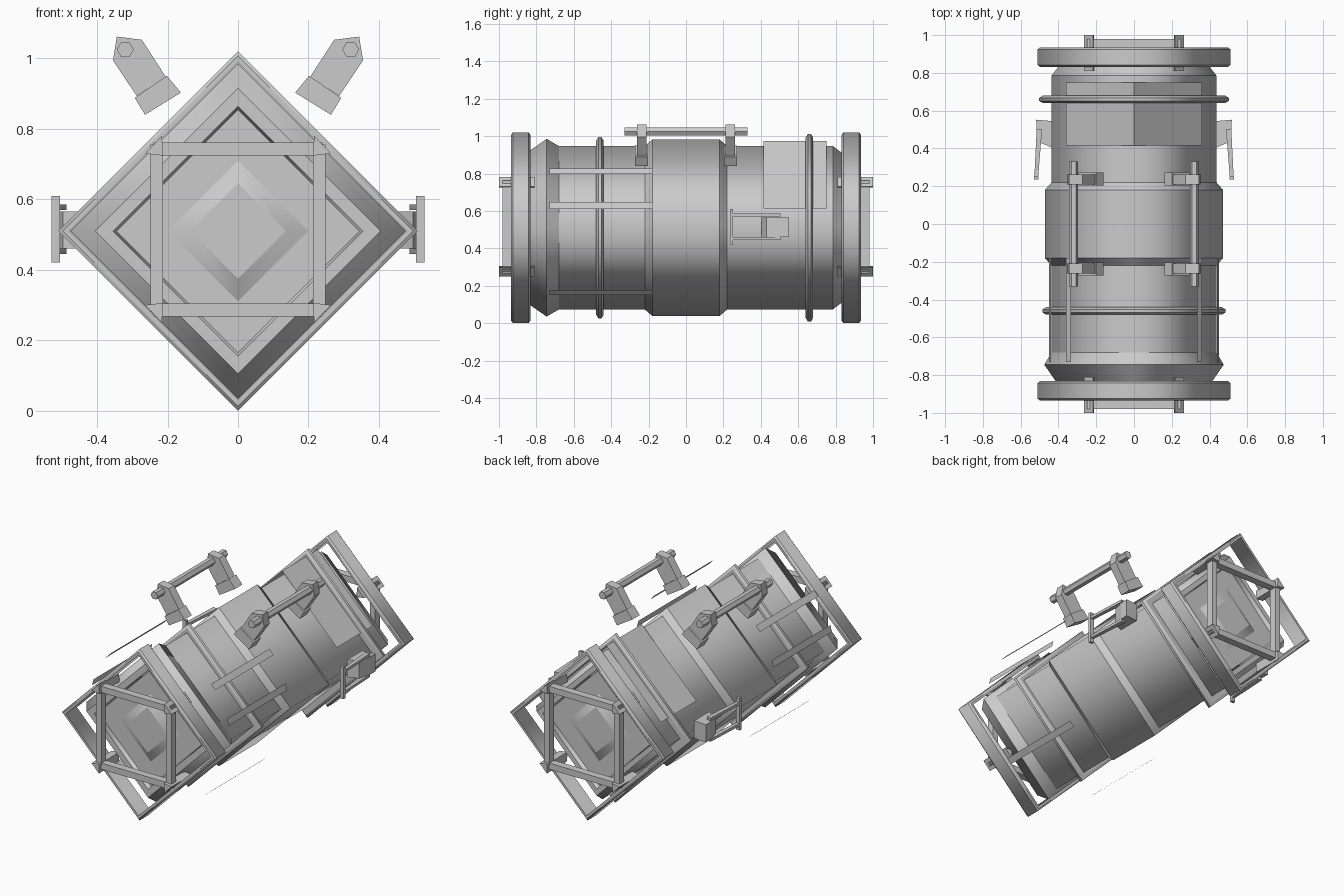
import bpy, bmesh
from math import sin, cos, radians
from mathutils import Vector

if "Cube" in bpy.data.objects:
    bpy.data.objects.remove(bpy.data.objects["Cube"])

CZ = 0.51  # height of the canister axis


def finish(name, bm, mirror=""):
    bmesh.ops.recalc_face_normals(bm, faces=bm.faces)
    me = bpy.data.meshes.new(name)
    bm.to_mesh(me)
    bm.free()
    ob = bpy.data.objects.new(name, me)
    bpy.context.collection.objects.link(ob)
    if mirror:
        m = ob.modifiers.new("Mirror", "MIRROR")
        m.use_axis = ["x" in mirror, "y" in mirror, "z" in mirror]
        m.use_clip = False
        m.use_mirror_merge = False
    return ob


def lathe(name, profile, closed=False, mirror=""):
    """Four-sided revolve of (y, r) points about the long axis."""
    bm = bmesh.new()
    rings = []
    for y, r in profile:
        rings.append([bm.verts.new((r * cos(radians(90 * k)), y,
                                    CZ + r * sin(radians(90 * k)))) for k in range(4)])
    pairs = list(zip(rings, rings[1:]))
    if closed:
        pairs.append((rings[-1], rings[0]))
    for a, b in pairs:
        for k in range(4):
            f = bm.faces.new((a[k], a[(k + 1) % 4], b[(k + 1) % 4], b[k]))
            f.smooth = True
    if not closed:
        bm.faces.new(rings[0])
        bm.faces.new(rings[-1])
    # sharp between profile steps, soft around the four corners
    for ring in rings:
        for k in range(4):
            e = bm.edges.get((ring[k], ring[(k + 1) % 4]))
            e.smooth = False
    return finish(name, bm, mirror)


def prism(name, pts, axis, lo, hi, mirror="x"):
    """Extrude a polygon: axis 'y' takes (x, z) points, axis 'z' takes (x, y)."""
    bm = bmesh.new()
    put = (lambda p, t: (p[0], t, p[1])) if axis == "y" else (lambda p, t: (p[0], p[1], t))
    a = [bm.verts.new(put(p, lo)) for p in pts]
    b = [bm.verts.new(put(p, hi)) for p in pts]
    bm.faces.new(a)
    bm.faces.new(b)
    for i in range(len(pts)):
        j = (i + 1) % len(pts)
        bm.faces.new((a[i], a[j], b[j], b[i]))
    return finish(name, bm, mirror)


def box(name, x, y, z, mirror="x"):
    return prism(name, [(x[0], y[0]), (x[1], y[0]), (x[1], y[1]), (x[0], y[1])],
                 "z", z[0], z[1], mirror)


# Main body with front collar, raised middle band and stepped end caps
lathe("canister_body", [
    (-0.85, 0.135), (-0.82, 0.20), (-0.82, 0.345), (-0.845, 0.355), (-0.845, 0.405),
    (-0.81, 0.43), (-0.745, 0.475), (-0.68, 0.437), (-0.22, 0.437), (-0.18, 0.472),
    (0.18, 0.472), (0.22, 0.437), (0.785, 0.437), (0.84, 0.395),
    (0.84, 0.355), (0.815, 0.345), (0.815, 0.20), (0.845, 0.135)])

# Thin ribs around the body
for name, y, r in (("front_rib", -0.46, 0.485), ("back_rib", 0.66, 0.502)):
    lathe(name, [(y - 0.02, 0.43), (y - 0.02, r - 0.02), (y - 0.008, r),
                 (y + 0.008, r), (y + 0.02, r - 0.02), (y + 0.02, 0.43)], closed=True)

# Hollow end frames
lathe("end_frame", [(0.832, 0.478), (0.832, 0.498), (0.842, 0.51), (0.925, 0.51),
                    (0.935, 0.498), (0.935, 0.478)], closed=True, mirror="y")

# End grips: triangular corner posts and the square of bars joining them
for name, s in (("upper_post", 1), ("lower_post", -1)):
    zc = 0.515
    prism(name, [(0.264, zc + s * 0.215), (0.216, zc + s * 0.265), (0.213, zc + s * 0.209)],
          "y", 0.81, 1.0, "xy")
box("upright_bar", (0.213, 0.248), (0.935, 0.98), (0.28, 0.755), "xy")
box("top_bar", (-0.24, 0.24), (0.935, 0.98), (0.725, 0.762), "y")
box("bottom_bar", (-0.24, 0.24), (0.935, 0.98), (0.268, 0.305), "y")

# Carry handles: feet, arms and rod
prism("handle_foot", [(0.162, 0.903), (0.202, 0.951), (0.293, 0.888), (0.264, 0.84)],
      "y", 0.203, 0.272, "xy")
prism("handle_arm", [(0.205, 0.948), (0.273, 1.053), (0.344, 1.062), (0.355, 0.994),
                     (0.287, 0.893)], "y", 0.21, 0.262, "xy")
prism("handle_rod", [(0.32 + 0.024 * cos(radians(60 * k)), 1.025 + 0.024 * sin(radians(60 * k)))
                     for k in range(6)], "y", -0.33, 0.33)

# Side latches: block, two angled links and a cross bar
prism("latch_block", [(0.435, 0.545), (0.518, 0.552), (0.515, 0.50), (0.497, 0.43),
                      (0.435, 0.405)], "z", 0.46, 0.565)
for name, z in (("latch_link_upper", 0.578), ("latch_link_lower", 0.453)):
    prism(name, [(0.487, 0.50), (0.515, 0.505), (0.528, 0.24), (0.508, 0.24)],
          "z", z - 0.008, z + 0.008)
box("latch_bar", (0.506, 0.53), (0.235, 0.252), (0.42, 0.61))

# Flat strips standing off the front half, three on each side
for name, ang in (("upper_strip", 41), ("middle_strip", 15), ("lower_strip", -49)):
    a = radians(ang)
    c = Vector((0.46 * cos(a), 0, CZ + 0.46 * sin(a)))
    t = Vector((-sin(a), 0, cos(a))) * 0.02
    bm = bmesh.new()
    bm.faces.new([bm.verts.new(p + Vector((0, y, 0))) for p, y in
                  ((c - t, -0.73), (c + t, -0.73), (c + t, -0.18), (c - t, -0.18))])
    finish(name, bm, "x")

# Thin sheet folded over the top at the back
bm = bmesh.new()
rows = [[bm.verts.new((x, y, CZ + 0.463 - abs(x))) for y in (0.415, 0.75)]
        for x in (-0.36, 0, 0.36)]
for p, q in zip(rows, rows[1:]):
    bm.faces.new((p[0], q[0], q[1], p[1]))
finish("top_panel", bm)
